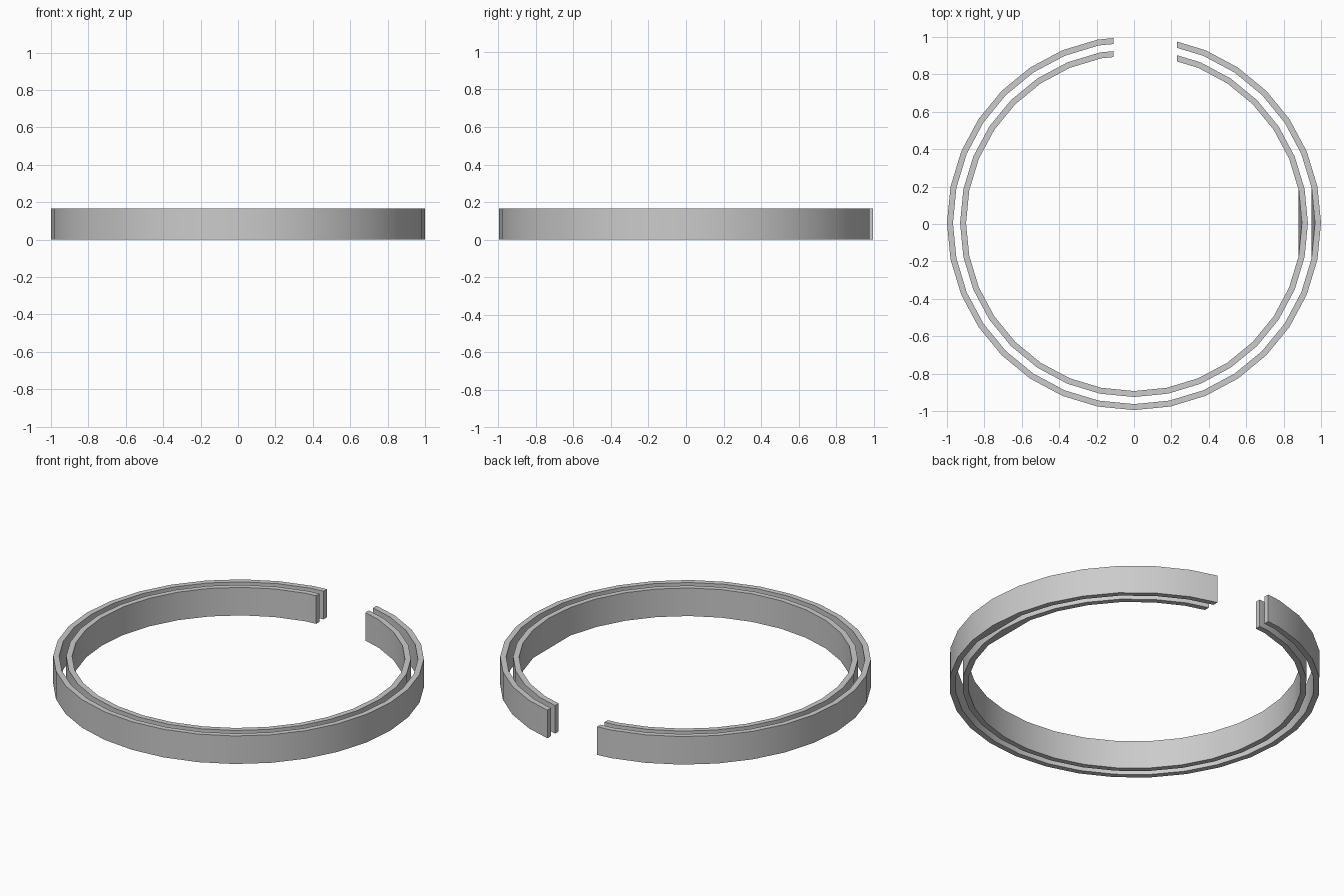
import bpy
import bmesh
from math import cos, sin, pi, radians

if "Cube" in bpy.data.objects:
    bpy.data.objects.remove(bpy.data.objects["Cube"], do_unlink=True)

SIDES = 32
HEIGHT = 0.167
CENTRE_Y = 0.005
GAP_LEFT, GAP_RIGHT = -0.11, 0.23

grey = bpy.data.materials.new("light grey")
grey.use_nodes = True
colour = (0.6, 0.6, 0.6, 1)
grey.diffuse_color = colour
grey.node_tree.nodes["Principled BSDF"].inputs["Base Color"].default_value = colour


def on_ring(radius, step):
    """Point on the faceted circle, with both ends cut square by the gap."""
    a = 2 * pi * step / SIDES
    return radius * cos(a), radius * sin(a)


def at_gap(radius, x, toward_left):
    """Point where the facet beside the gap crosses the cut line x."""
    first = 7 if toward_left else 8
    while True:
        (x0, y0), (x1, y1) = on_ring(radius, first), on_ring(radius, first + 1)
        if x1 <= x <= x0:
            return x, y0 + (y1 - y0) * (x - x0) / (x1 - x0)
        first += -1 if toward_left else 1


def outline(radius):
    """Open path from the left end of the gap round the front to the right end."""
    start = at_gap(radius, GAP_LEFT, False)
    end = at_gap(radius, GAP_RIGHT, True)
    middle = [on_ring(radius, s) for s in range(9, SIDES + 7)]
    return [start] + middle + [end]


def band(name, outer, inner):
    bm = bmesh.new()
    rings = []
    for po, pi_ in zip(outline(outer), outline(inner)):
        low = pi_
        # The inner foot runs straight across the facet pair on the +x side
        if abs(pi_[1]) < 0.001 and pi_[0] > 0:
            low = (inner * cos(2 * pi / SIDES), 0)
        corners = [(po, 0), (po, HEIGHT), (pi_, HEIGHT), (low, 0)]
        rings.append([bm.verts.new((p[0], p[1] + CENTRE_Y, z)) for p, z in corners])
    for a, b in zip(rings, rings[1:]):
        for i in range(4):
            j = (i + 1) % 4
            bm.faces.new((a[i], a[j], b[j], b[i]))
    bm.faces.new(rings[0])
    bm.faces.new(rings[-1])
    bmesh.ops.recalc_face_normals(bm, faces=bm.faces)
    mesh = bpy.data.meshes.new(name)
    bm.to_mesh(mesh)
    bm.free()
    mesh.materials.append(grey)
    obj = bpy.data.objects.new(name, mesh)
    bpy.context.collection.objects.link(obj)
    bpy.ops.object.select_all(action="DESELECT")
    obj.select_set(True)
    bpy.context.view_layer.objects.active = obj
    bpy.ops.object.shade_smooth_by_angle(angle=radians(30))


# Two concentric open bands
band("outer_band", 1.0, 0.968)
band("inner_band", 0.93, 0.898)
